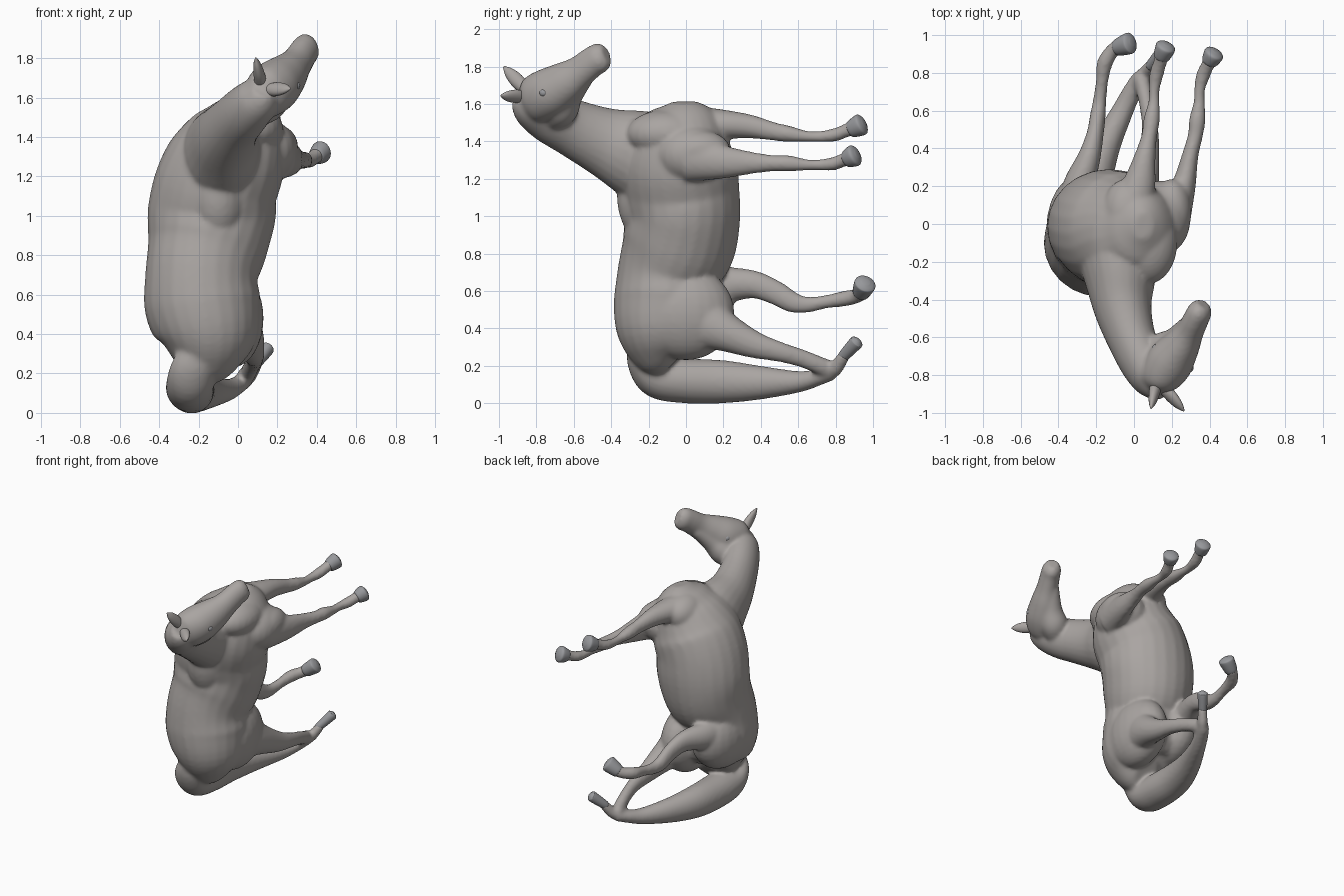
import bpy, bmesh, math
from mathutils import Vector, Matrix


def catmull(p, i, t):
    a, b, c, d = p[max(i - 1, 0)], p[i], p[i + 1], p[min(i + 2, len(p) - 1)]
    return [0.5 * (2 * b[k] + (c[k] - a[k]) * t + (2 * a[k] - 5 * b[k] + 4 * c[k] - d[k]) * t * t
                   + (3 * b[k] - a[k] - 3 * c[k] + d[k]) * t ** 3) for k in range(5)]


def tube(bm, stations, ref=(1, 0, 0), n=24, sub=5):
    """Closed tube through (x, y, z, radius along ref, radius across)."""
    pts = [catmull(stations, i, j / sub) for i in range(len(stations) - 1) for j in range(sub)]
    pts.append(list(stations[-1]))
    pos = [Vector(p[:3]) for p in pts]
    rings = []
    for i, p in enumerate(pts):
        t = (pos[min(i + 1, len(pos) - 1)] - pos[max(i - 1, 0)]).normalized()
        u = Vector(ref)
        u = (u - t * u.dot(t)).normalized()
        v = t.cross(u)
        rings.append([bm.verts.new(pos[i] + u * p[3] * math.cos(2 * math.pi * k / n)
                                   + v * p[4] * math.sin(2 * math.pi * k / n)) for k in range(n)])
    for r, s in zip(rings, rings[1:]):
        for k in range(n):
            bm.faces.new((r[k], r[(k + 1) % n], s[(k + 1) % n], s[k]))
    bm.faces.new(rings[0][::-1])
    bm.faces.new(rings[-1])


def ball(bm, c, r):
    m = Matrix.Translation(c) @ Matrix.Diagonal((*r, 1))
    bmesh.ops.create_uvsphere(bm, u_segments=24, v_segments=16, radius=1, matrix=m)


def finish(bm, name, color, voxel=None):
    bmesh.ops.recalc_face_normals(bm, faces=bm.faces[:])
    for f in bm.faces:
        f.smooth = True
    me = bpy.data.meshes.new(name)
    bm.to_mesh(me)
    bm.free()
    ob = bpy.data.objects.new(name, me)
    bpy.context.collection.objects.link(ob)
    me.materials.append(color)
    if voxel:
        m = ob.modifiers.new("fuse", 'REMESH')
        m.mode, m.voxel_size, m.use_smooth_shade = 'VOXEL', voxel, True
        s = ob.modifiers.new("soften", 'SMOOTH')
        s.factor, s.iterations = 0.5, 9
    return ob


def material(name, c):
    m = bpy.data.materials.new(name)
    m.diffuse_color = (*c, 1)
    return m


coat = material("coat", (0.40, 0.375, 0.36))
dark = material("dark_horn", (0.31, 0.315, 0.33))

bm = bmesh.new()
# trunk, rump to chest
tube(bm, [(-.15, -.05, .23, .08, .10), (-.15, -.09, .28, .18, .20), (-.15, -.11, .40, .26, .265),
          (-.18, -.10, .55, .295, .285), (-.185, -.09, .70, .285, .275), (-.155, -.04, .85, .305, .305),
          (-.135, -.015, 1.0, .325, .305), (-.11, -.03, 1.15, .315, .315), (-.045, -.04, 1.3, .295, .31),
          (.015, -.02, 1.45, .23, .25), (.04, -.01, 1.55, .15, .18), (.05, -.01, 1.61, .05, .07)])
# withers and chest
ball(bm, (-.10, -.20, 1.11), (.15, .17, .26))
ball(bm, (.07, -.10, 1.44), (.16, .22, .13))
# neck
tube(bm, [(-.10, -.10, 1.27, .21, .27), (-.075, -.28, 1.34, .19, .235), (-.06, -.44, 1.40, .155, .185),
          (-.015, -.60, 1.47, .13, .155), (.05, -.74, 1.54, .12, .14), (.11, -.83, 1.60, .105, .115),
          (.13, -.88, 1.65, .06, .07)])
# head, cheek and muzzle
tube(bm, [(.11, -.88, 1.60, .05, .06), (.135, -.82, 1.62, .105, .125), (.19, -.73, 1.66, .125, .135),
          (.25, -.645, 1.715, .10, .115), (.295, -.57, 1.77, .075, .09), (.33, -.50, 1.825, .068, .083),
          (.352, -.455, 1.85, .064, .08), (.37, -.425, 1.865, .04, .055)], ref=(.8, -.55, 0))
tube(bm, [(.10, -.73, 1.53, .07, .08), (.155, -.67, 1.575, .095, .095), (.22, -.62, 1.65, .075, .07),
          (.29, -.53, 1.755, .05, .045)], ref=(.8, -.55, 0))
# shoulders and thighs
ball(bm, (.14, .03, 1.33), (.16, .20, .16))
ball(bm, (.20, .07, 1.35), (.105, .17, .11))
ball(bm, (-.04, .06, 1.46), (.13, .18, .13))
ball(bm, (-.29, -.03, .56), (.175, .29, .24))
ball(bm, (-.03, .00, .48), (.16, .26, .25))
# front legs
tube(bm, [(.20, .02, 1.31, .10, .13), (.262, .20, 1.29, .065, .09), (.297, .36, 1.285, .044, .058),
          (.325, .47, 1.283, .04, .044), (.335, .55, 1.282, .044, .044), (.345, .64, 1.275, .031, .031),
          (.347, .71, 1.275, .029, .03), (.365, .785, 1.28, .038, .036), (.39, .84, 1.30, .036, .037),
          (.41, .88, 1.315, .043, .047)])
tube(bm, [(-.02, .05, 1.49, .11, .10), (.025, .20, 1.49, .09, .08), (.055, .34, 1.48, .06, .064),
          (.08, .46, 1.455, .042, .05), (.093, .55, 1.44, .044, .044), (.105, .64, 1.427, .031, .031),
          (.107, .71, 1.425, .029, .03), (.12, .795, 1.435, .038, .036), (.14, .86, 1.46, .036, .037),
          (.155, .91, 1.48, .042, .047)])
# hind legs
tube(bm, [(-.31, .02, .60, .12, .17), (-.29, .20, .63, .088, .105), (-.235, .36, .635, .06, .075),
          (-.205, .48, .59, .045, .065), (-.192, .57, .54, .042, .056), (-.182, .65, .527, .036, .043),
          (-.17, .75, .543, .033, .036), (-.155, .85, .56, .042, .042), (-.115, .915, .575, .038, .04),
          (-.07, .945, .60, .042, .045)])
tube(bm, [(-.01, .05, .46, .12, .18), (.04, .20, .385, .092, .11), (.075, .36, .315, .06, .074),
          (.085, .50, .275, .044, .054), (.07, .62, .24, .04, .048), (.05, .72, .20, .042, .048),
          (.035, .765, .18, .042, .052), (.06, .80, .19, .036, .042), (.10, .85, .26, .03, .032)])
# tail sweeping under the rump to the hind foot
tube(bm, [(-.20, -.26, .34, .08, .05), (-.235, -.245, .22, .11, .07), (-.245, -.16, .14, .12, .11),
          (-.24, .00, .12, .12, .12), (-.22, .20, .115, .105, .115), (-.155, .40, .11, .08, .09),
          (-.06, .60, .115, .058, .058), (-.005, .71, .14, .05, .045), (.035, .785, .165, .04, .04)])
finish(bm, "horse_body", coat, 0.012)

# hooves: start, rounded flared end
for name, a, b in [("front_hoof_near", (.40, .86, 1.305), (.42, .895, 1.322)),
                   ("front_hoof_far", (.145, .885, 1.465), (.165, .93, 1.487)),
                   ("hind_hoof_far", (-.085, .935, .59), (-.03, .955, .632)),
                   ("hind_hoof_near", (.09, .84, .25), (.145, .905, .32))]:
    a, b = Vector(a), Vector(b)
    d = (b - a).normalized()
    r = 0.034 if name == "hind_hoof_near" else 0.053
    bm = bmesh.new()
    tube(bm, [(*(a - d * .012), r * .6, r * .65), (*a, r * .82, r * .87), (*b, r, r * 1.1),
              (*(b + d * .018), r * .88, r * .95), (*(b + d * .03), r * .4, r * .4)])
    finish(bm, name, dark)

# ears
for name, a, b in [("left_ear", (.115, -.86, 1.68), (.09, -.975, 1.80)),
                   ("right_ear", (.16, -.87, 1.64), (.265, -.99, 1.645))]:
    a, b = Vector(a), Vector(b)
    bm = bmesh.new()
    tube(bm, [(*a, .032, .034), (*a.lerp(b, .4), .027, .038), (*a.lerp(b, .75), .018, .027), (*b, .004, .005)],
         ref=(.5, .5, -.5))
    finish(bm, name, coat)

# eyes
for name, c in [("right_eye", (.296, -.76, 1.66)), ("left_eye", (.115, -.66, 1.69))]:
    bm = bmesh.new()
    ball(bm, c, (.02, .024, .022))
    finish(bm, name, dark)
